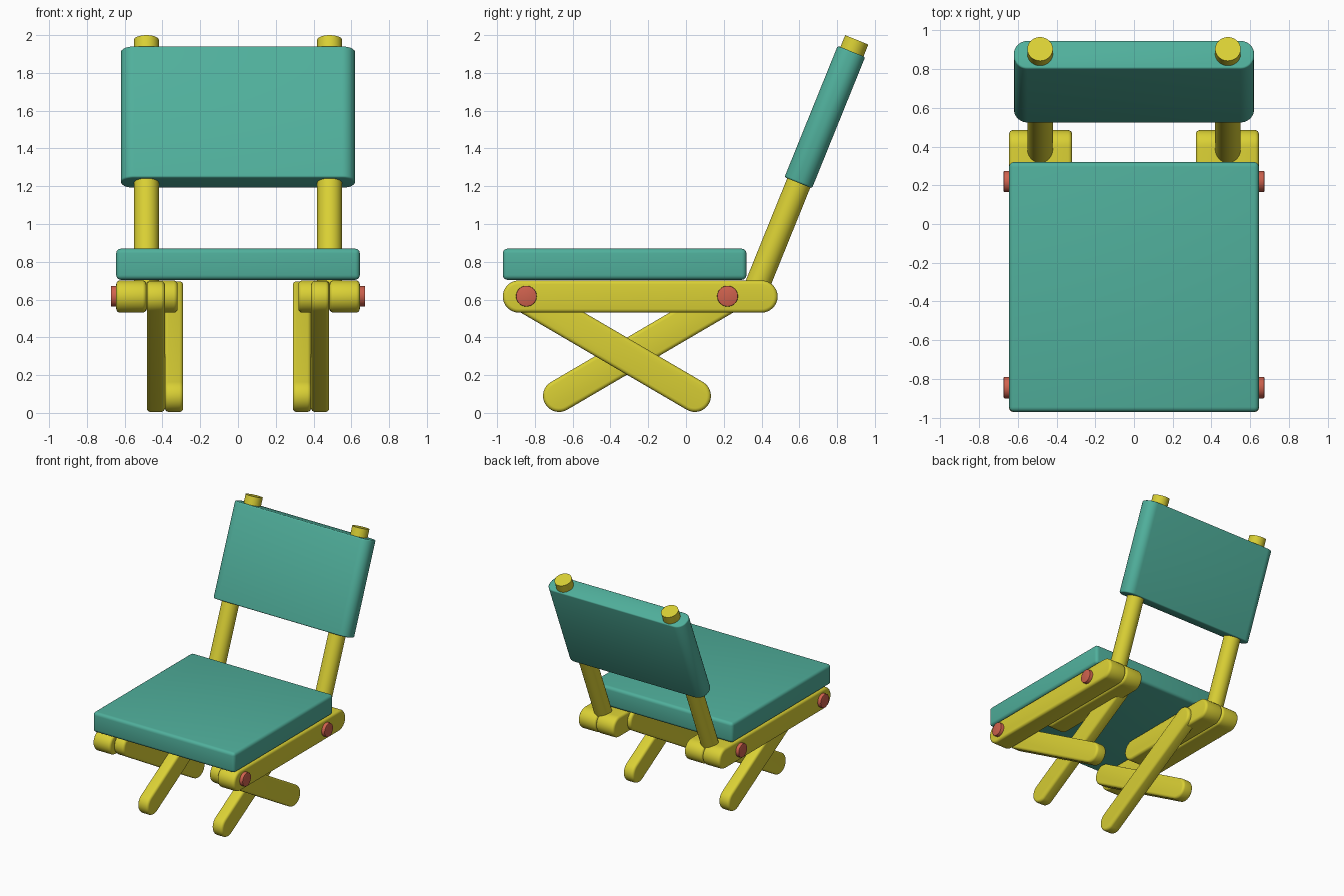
import bpy, bmesh, math
from mathutils import Matrix, Vector

if "Cube" in bpy.data.objects:
    bpy.data.objects.remove(bpy.data.objects["Cube"])


def material(name, rgb):
    m = bpy.data.materials.new(name)
    m.diffuse_color = (*rgb, 1)
    m.use_nodes = True
    m.node_tree.nodes["Principled BSDF"].inputs["Base Color"].default_value = m.diffuse_color
    return m


YELLOW = material("yellow", (0.70, 0.63, 0.035))
TEAL = material("teal", (0.08, 0.43, 0.33))
RED = material("red", (0.62, 0.12, 0.075))


def finish(name, bm, mat, bevel=0.0, segments=4):
    """Round the sharp edges, shade smooth and add the object."""
    bmesh.ops.recalc_face_normals(bm, faces=bm.faces)
    if bevel:
        sharp = [e for e in bm.edges if e.calc_face_angle(0) > math.radians(40)]
        bmesh.ops.bevel(bm, geom=sharp, offset=bevel, segments=segments,
                        profile=0.5, affect='EDGES')
    me = bpy.data.meshes.new(name)
    bm.to_mesh(me)
    bm.free()
    me.materials.append(mat)
    ob = bpy.data.objects.new(name, me)
    bpy.context.collection.objects.link(ob)
    bpy.ops.object.select_all(action='DESELECT')
    ob.select_set(True)
    bpy.context.view_layer.objects.active = ob
    bpy.ops.object.shade_smooth_by_angle(angle=math.radians(35))
    return ob


def box(size):
    bm = bmesh.new()
    bmesh.ops.create_cube(bm, size=1, matrix=Matrix.Diagonal((*size, 1)))
    return bm


def bar(name, a, b, r, x0, x1):
    """Round-ended bar between points a and b in the y-z plane, x0 to x1 thick."""
    bm = bmesh.new()
    ang = math.atan2(b[1] - a[1], b[0] - a[0])
    n = 16
    verts = []
    for centre, start in ((b, ang - math.pi / 2), (a, ang + math.pi / 2)):
        for i in range(n + 1):
            t = start + math.pi * i / n
            verts.append(bm.verts.new((x0, centre[0] + r * math.cos(t),
                                       centre[1] + r * math.sin(t))))
    face = bm.faces.new(verts)
    ext = bmesh.ops.extrude_face_region(bm, geom=[face])
    moved = [v for v in ext["geom"] if isinstance(v, bmesh.types.BMVert)]
    bmesh.ops.translate(bm, verts=moved, vec=(x1 - x0, 0, 0))
    return finish(name, bm, YELLOW, 0.02)


def rod(name, a, b, r, mat, bevel=0.0):
    """Cylinder from a to b."""
    a, b = Vector(a), Vector(b)
    d = b - a
    rot = d.to_track_quat('Z', 'Y').to_matrix().to_4x4()
    bm = bmesh.new()
    bmesh.ops.create_cone(bm, cap_ends=True, segments=40, radius1=r, radius2=r,
                          depth=d.length,
                          matrix=Matrix.Translation((a + b) / 2) @ rot)
    return finish(name, bm, mat, bevel, 2)


# Seat cushion
seat = finish("seat", box((1.29, 1.29, 0.165)), TEAL, 0.025)
seat.location = (0, -0.325, 0.787)

# Backrest pad: well rounded side edges, tilted back with the posts
TILT = math.atan(0.405)
bm = box((1.24, 0.157, 0.75))
ends = [e for e in bm.edges if abs(e.verts[0].co.z - e.verts[1].co.z) > 0.5]
bmesh.ops.bevel(bm, geom=ends, offset=0.07, segments=10, profile=0.5, affect='EDGES')
back = finish("backrest", bm, TEAL, 0.01, 3)
back.location = (0, 0.735, 1.566)
back.rotation_euler = (-TILT, 0, 0)

R = 0.085
for side, label in ((-1, "left"), (1, "right")):
    # Long outer rail and shorter inner rail
    bar(label + "_outer_rail", (-0.885, 0.616), (0.40, 0.616), R, side * 0.485, side * 0.645)
    bar(label + "_inner_rail", (-0.415, 0.616), (0.40, 0.616), R, side * 0.32, side * 0.485)
    # Crossed legs
    bar(label + "_front_leg", (-0.845, 0.612), (0.047, 0.09), R, side * 0.387, side * 0.483)
    bar(label + "_rear_leg", (0.22, 0.612), (-0.672, 0.09), R, side * 0.29, side * 0.387)
    # Back post
    rod(label + "_back_post", (side * 0.485, 0.355, 0.62),
        (side * 0.485, 0.904, 1.975), 0.066, YELLOW)
    # Pivot pins
    for y, where in ((-0.845, "front"), (0.22, "rear")):
        rod(f"{label}_{where}_pin", (side * 0.5, y, 0.618),
            (side * 0.673, y, 0.618), 0.055, RED, 0.004)
